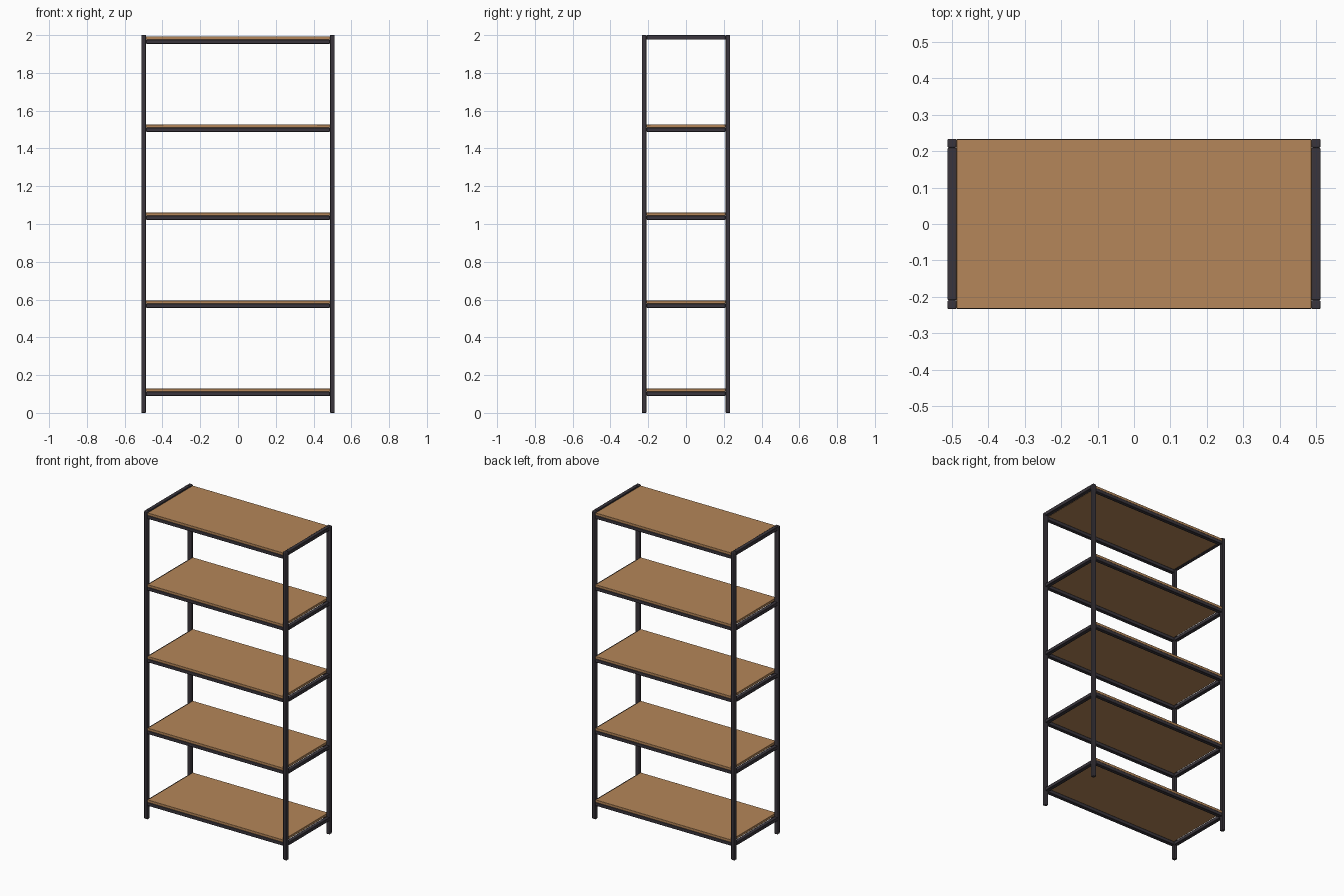
import bpy

if "Cube" in bpy.data.objects:
    bpy.data.objects.remove(bpy.data.objects["Cube"], do_unlink=True)


def material(name, color):
    mat = bpy.data.materials.new(name)
    mat.use_nodes = True
    mat.diffuse_color = color
    mat.node_tree.nodes["Principled BSDF"].inputs["Base Color"].default_value = color
    return mat


wood = material("warm wood", (0.46, 0.24, 0.10, 1))
metal = material("dark metal", (0.042, 0.036, 0.045, 1))


def box(name, low, high, mat, bevel):
    """Box between two corners with softened edges."""
    bpy.ops.mesh.primitive_cube_add(size=1)
    obj = bpy.context.object
    obj.name = name
    center = [(a + b) / 2 for a, b in zip(low, high)]
    size = [b - a for a, b in zip(low, high)]
    for v in obj.data.vertices:
        v.co = [c * s for c, s in zip(v.co, size)]
    obj.location = center
    obj.data.materials.append(mat)
    mod = obj.modifiers.new("soft edges", "BEVEL")
    mod.width = bevel
    mod.segments = 2
    bpy.ops.object.shade_smooth_by_angle()
    return obj


X, Y, TOP = 0.512, 0.234, 2.0      # outer half width, half depth, height
TUBE, RAIL, BOARD = 0.025, 0.022, 0.016
LEVELS, FIRST, STEP = 5, 0.09, 0.466
IN_X, IN_Y = X - TUBE, Y - TUBE


def span(sign, inner, outer):
    return sorted((sign * inner, sign * outer))


SIDES = ((-1, "right"), (1, "left"))
ENDS = ((-1, "front"), (1, "back"))

# Corner posts
for sx, side in SIDES:
    x0, x1 = span(sx, IN_X, X)
    for sy, end in ENDS:
        y0, y1 = span(sy, IN_Y, Y)
        box(f"{end}_{side}_post", (x0, y0, 0), (x1, y1, TOP), metal, 0.004)

# Shelves: a board on front and back rails, with a rail at each side
for i in range(LEVELS):
    z = FIRST + i * STEP
    top = z + RAIL
    box(f"shelf_board_{i + 1}", (-IN_X, -Y + 0.002, top),
        (IN_X, Y - 0.002, top + BOARD), wood, 0.001)
    for sy, end in ENDS:
        y0, y1 = span(sy, IN_Y, Y)
        box(f"{end}_rail_{i + 1}", (-IN_X, y0, z), (IN_X, y1, top), metal, 0.003)
    # The highest side rails close the end frames flush with the posts
    last = i == LEVELS - 1
    z0, z1 = (top, TOP) if last else (z, top)
    for sx, side in SIDES:
        x0, x1 = span(sx, IN_X, X)
        box(f"{side}_rail_{i + 1}", (x0, -IN_Y, z0), (x1, IN_Y, z1), metal, 0.003)
